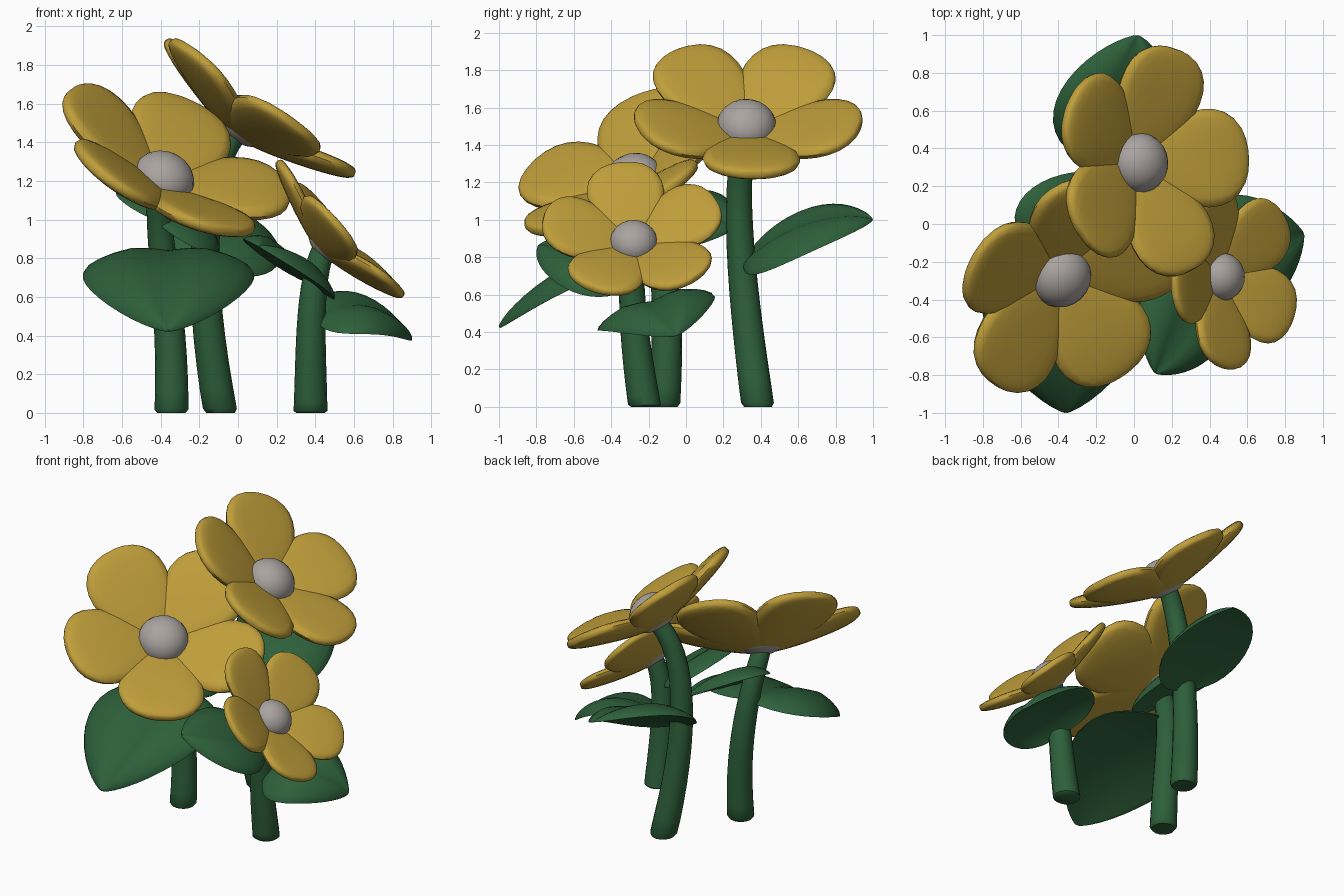
import bpy, bmesh, math
from mathutils import Vector as V, Matrix

if "Cube" in bpy.data.objects:
    bpy.data.objects.remove(bpy.data.objects["Cube"])


def material(name, rgb):
    m = bpy.data.materials.new(name)
    m.diffuse_color = (*rgb, 1)
    m.use_nodes = True
    m.node_tree.nodes["Principled BSDF"].inputs["Base Color"].default_value = m.diffuse_color
    return m


GOLD = material("petal gold", (0.52, 0.34, 0.042))
GREEN = material("leaf green", (0.026, 0.115, 0.042))
GREY = material("centre grey", (0.40, 0.37, 0.35))


def finish(bm, name, mat):
    bmesh.ops.recalc_face_normals(bm, faces=bm.faces)
    me = bpy.data.meshes.new(name)
    bm.to_mesh(me)
    bm.free()
    me.materials.append(mat)
    ob = bpy.data.objects.new(name, me)
    bpy.context.collection.objects.link(ob)
    return ob


def loft(bm, rings):
    """Skin a list of closed rings and cap both ends."""
    vs = [[bm.verts.new(p) for p in r] for r in rings]
    n = len(vs[0])
    for a, b in zip(vs, vs[1:]):
        for i in range(n):
            bm.faces.new((a[i], a[(i + 1) % n], b[(i + 1) % n], b[i]))
    bm.faces.new(vs[0])
    bm.faces.new(vs[-1])


def steps(n):
    return [0.004 + 0.992 * (1 - math.cos(math.pi * i / n)) / 2 for i in range(n + 1)]


def angles(n):
    return [2 * math.pi * i / n for i in range(n)]


# Stems: tapered tubes along a cubic curve
def stem(name, pts, r0=0.088, r1=0.06):
    p = [V(q) for q in pts]
    rings = []
    for t in [0, 0.012] + [i / 14 for i in range(1, 15)]:
        s = 1 - t
        c = p[0] * s**3 + p[1] * 3 * s * s * t + p[2] * 3 * s * t * t + p[3] * t**3
        d = (p[1] - p[0]) * s * s + (p[2] - p[1]) * 2 * s * t + (p[3] - p[2]) * t * t
        d = V((0, 0, 1)) if t < 0.02 else d.normalized()
        u = V((0, 1, 0)).cross(d).normalized()
        w = d.cross(u)
        r = 0.074 if t == 0 else r0 + (r1 - r0) * t
        rings.append([c + u * r * math.cos(a) + w * r * math.sin(a) for a in angles(16)])
    bm = bmesh.new()
    loft(bm, rings)
    finish(bm, name, GREEN)


# Leaves: padded, drooping blades with a pointed tip and a creased midrib
def leaf(name, base, tip, width, arch, roll, pad=0.065):
    base, tip, roll = V(base), V(tip), math.radians(roll)
    along = (tip - base).normalized()
    level = V((0, 0, 1)).cross(along).normalized()      # left of the leaf
    side = level * math.cos(roll) + along.cross(level) * math.sin(roll)
    up = along.cross(side)
    rings = []
    for t in steps(18):
        c = base.lerp(tip, t) + V((0, 0, arch * 4 * t * (1 - t)))
        w = width / 2 * t**0.45 * (1 - t)**0.75 / 0.452
        h = pad * (4 * t * (1 - t))**0.5
        ring = []
        for a in angles(24):
            s, k = math.cos(a), math.sin(a)
            z = h * k * (0.4 + 0.6 * min(1, abs(s) / 0.5)) if k > 0 else 0.2 * h * k
            ring.append(c + side * w * s + up * (z - 0.13 * w * s * s))
        rings.append(ring)
    bm = bmesh.new()
    loft(bm, rings)
    finish(bm, name, GREEN)


# Flower heads: five cupped petals around a ball with a flattened back
def flower(name, centre, tilt, az, roll, size, ball, lift):
    th, az, e = math.radians(tilt), math.radians(az), math.radians(lift)
    n = V((math.sin(th) * math.cos(az), math.sin(th) * math.sin(az), math.cos(th)))
    d = V((math.cos(th) * math.cos(az), math.cos(th) * math.sin(az), -math.sin(th)))
    side = n.cross(d)
    origin = V(centre) - n * 0.10 * size
    bm = bmesh.new()
    for k in range(5):
        a0 = math.radians(roll + 72 * k)
        u = d * math.cos(a0) + side * math.sin(a0)
        along = u * math.cos(e) + n * math.sin(e)
        up = n * math.cos(e) - u * math.sin(e)
        across = up.cross(along)
        rings = []
        for t in steps(14):
            q = 4 * t * (1 - t)
            w = 0.292 * q**0.45 * (0.62 + 0.48 * t)
            h = 0.052 * q**0.27
            ring = []
            for a in angles(20):
                y, k2 = w * math.cos(a), math.sin(a)
                z = math.copysign(h * abs(k2)**0.6, k2) + 0.2 * y * y
                ring.append(origin + (along * (0.03 + 0.62 * t) + across * y + up * z) * size)
            rings.append(ring)
        loft(bm, rings)
    finish(bm, name + "_petals", GOLD)
    bm = bmesh.new()
    bmesh.ops.create_uvsphere(bm, u_segments=20, v_segments=12, radius=ball)
    for v in bm.verts:
        v.co.z *= 0.85 if v.co.z > 0 else 0.66
    rot = Matrix((d, side, n)).transposed().to_4x4()
    bm.transform(Matrix.Translation(V(centre) - n * 0.035 * size) @ rot)
    finish(bm, name + "_centre", GREY)


flower("left_flower", (-0.37, -0.30, 1.24), 37, -47, -9, 1.06, 0.163, 18)
flower("tall_flower", (0.05, 0.325, 1.53), 36, 4, 0, 1.0, 0.16, 17)
flower("small_flower", (0.49, -0.28, 0.90), 47, 0, 188, 0.79, 0.127, 17)

stem("left_stem", [(-0.345, -0.12, 0), (-0.33, -0.08, 0.5), (-0.42, -0.10, 0.9), (-0.41, -0.26, 1.15)])
stem("tall_stem", [(-0.09, 0.385, 0), (-0.2, 0.3, 0.6), (-0.22, 0.24, 1.2), (-0.01, 0.325, 1.45)])
stem("small_stem", [(0.375, -0.22, 0), (0.38, -0.27, 0.3), (0.36, -0.31, 0.65), (0.44, -0.278, 0.84)])

leaf("left_front_leaf", (-0.36, -0.13, 0.83), (-0.36, -1.0, 0.42), 0.89, 0.09, 0, 0.09)
leaf("left_back_leaf", (-0.44, -0.22, 1.00), (-0.20, 0.27, 0.96), 0.64, 0.04, 30)
leaf("tall_leaf", (-0.16, 0.31, 0.77), (0.02, 1.0, 1.0), 0.68, 0.08, 22)
leaf("small_right_leaf", (0.39, -0.24, 0.49), (0.90, -0.05, 0.38), 0.66, 0.10, 17)
leaf("small_front_leaf", (0.39, -0.28, 0.66), (0.11, -0.79, 0.86), 0.56, 0.04, -26)

# Smooth shading, keeping creases and stem ends crisp
for ob in bpy.context.collection.objects:
    ob.select_set(True)
    bpy.context.view_layer.objects.active = ob
bpy.ops.object.shade_smooth_by_angle(angle=math.radians(50))
